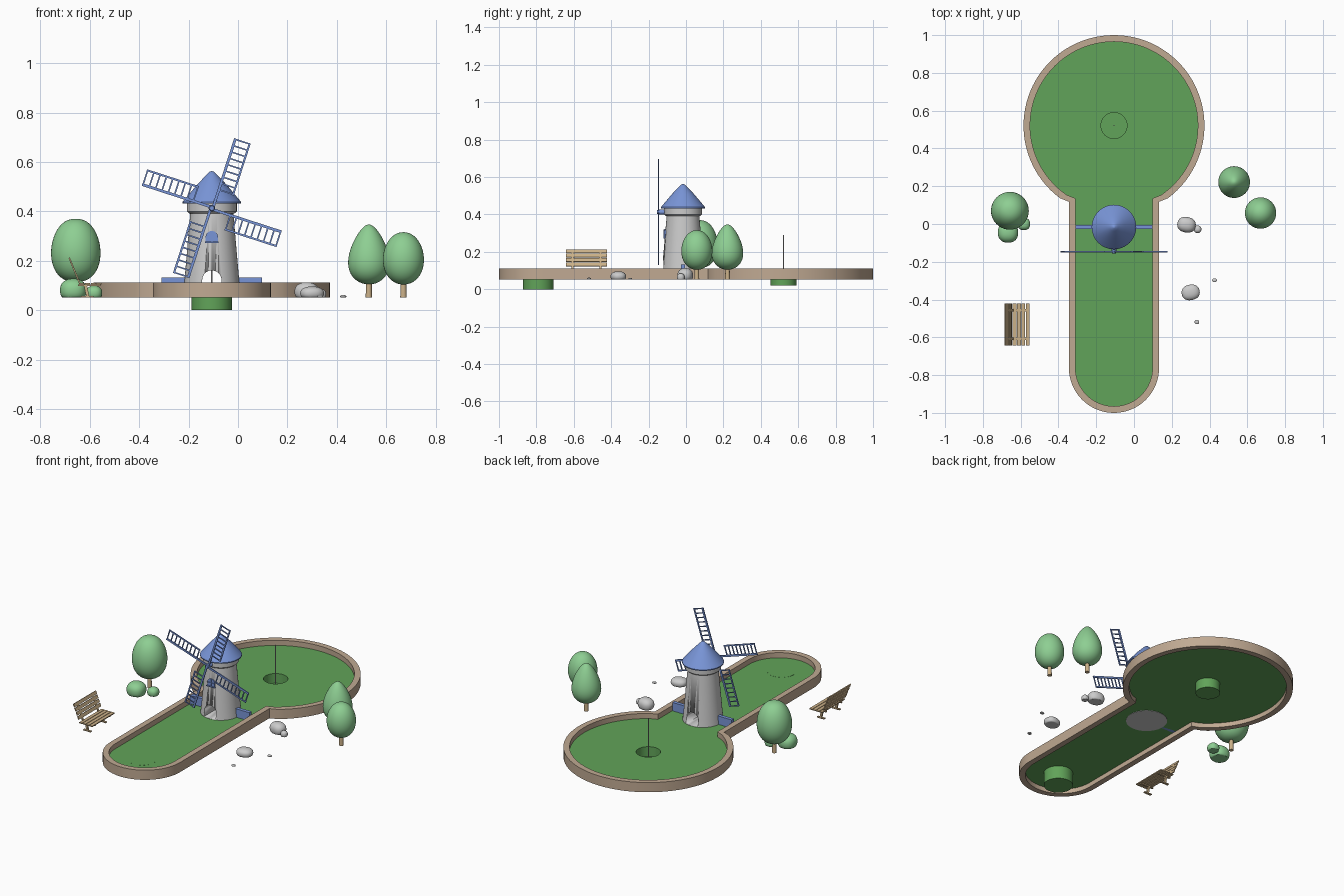
import bpy, bmesh, math
from mathutils import Matrix, Vector

if "Cube" in bpy.data.objects:
    bpy.data.objects.remove(bpy.data.objects["Cube"])

CX, CY = -0.106, 0.521          # centre of the round green
TY = -0.016                     # tower y
FLOOR, GROUND = 0.08, 0.052


def material(name, rgb):
    m = bpy.data.materials.new(name)
    m.diffuse_color = (*rgb, 1)
    m.use_nodes = True
    m.node_tree.nodes["Principled BSDF"].inputs["Base Color"].default_value = m.diffuse_color
    return m


GREEN = material("turf", (0.12, 0.37, 0.10))
LEAF = material("leaves", (0.27, 0.62, 0.29))
BLUE = material("blue_paint", (0.19, 0.30, 0.68))
STONE = material("border_tan", (0.53, 0.40, 0.29))
WOOD = material("wood", (0.60, 0.44, 0.25))


def finish(name, bm, mat=None, smooth=True):
    me = bpy.data.meshes.new(name)
    bm.to_mesh(me)
    bm.free()
    ob = bpy.data.objects.new(name, me)
    bpy.context.collection.objects.link(ob)
    if mat:
        me.materials.append(mat)
    if smooth:
        bpy.ops.object.select_all(action='DESELECT')
        ob.select_set(True)
        bpy.context.view_layer.objects.active = ob
        bpy.ops.object.shade_smooth_by_angle(angle=math.radians(35))
    return ob


def lathe(name, profile, x, y, mat=None, n=40):
    """Revolve (radius, z) points listed bottom to top."""
    bm = bmesh.new()
    rings = []
    for r, z in profile:
        k = 1 if r < 1e-5 else n
        rings.append([bm.verts.new((x + r * math.cos(2 * math.pi * i / n),
                                    y + r * math.sin(2 * math.pi * i / n), z)) for i in range(k)])
    for a, b in zip(rings, rings[1:]):
        for i in range(n):
            j = (i + 1) % n
            quad = [a[i % len(a)], a[j % len(a)], b[j % len(b)], b[i % len(b)]]
            bm.faces.new(list(dict.fromkeys(quad)))
    return finish(name, bm, mat)


def add_box(bm, center, size, base=Matrix(), rot_y=0):
    m = base @ Matrix.Translation(center) @ Matrix.Rotation(rot_y, 4, 'Y') @ Matrix.Diagonal((*size, 1))
    bmesh.ops.create_cube(bm, size=1, matrix=m)


def arch(name, x, hw, z0, z1, y0, y1, mat=None):
    """Round-topped slab running along y."""
    bm = bmesh.new()
    pts = [(x - hw, z0), (x + hw, z0)]
    pts += [(x + hw * math.cos(math.pi * i / 16), z1 - hw + hw * math.sin(math.pi * i / 16)) for i in range(17)]
    f = bm.faces.new([bm.verts.new((px, y0, pz)) for px, pz in pts])
    res = bmesh.ops.extrude_face_region(bm, geom=[f])
    bmesh.ops.translate(bm, vec=(0, y1 - y0, 0), verts=[v for v in res['geom'] if isinstance(v, bmesh.types.BMVert)])
    bmesh.ops.recalc_face_normals(bm, faces=bm.faces)
    return finish(name, bm, mat)


def outline(o):
    """Keyhole outline of the course, inset by o."""
    R, hw, ye = 0.479 - o, 0.239 - o, -0.761
    a = math.asin((0.285 - o) / R)
    s, e, n = -math.pi / 2 + a, 1.5 * math.pi - a, 72
    pts = [(CX + R * math.cos(s + (e - s) * i / n), CY + R * math.sin(s + (e - s) * i / n)) for i in range(n + 1)]
    yc = 0.118 + o * 0.5
    pts.append((CX - hw, yc))
    pts += [(CX - hw * math.cos(math.pi * i / 32), ye - hw * math.sin(math.pi * i / 32)) for i in range(33)]
    pts.append((CX + hw, yc))
    return pts


# course border
outer, inner = outline(0), outline(0.035)
bm = bmesh.new()
loops = [[bm.verts.new((x, y, z)) for x, y in pts]
         for pts, z in ((outer, GROUND), (outer, 0.112), (inner, 0.112), (inner, GROUND))]
for k in range(4):
    a, b = loops[k], loops[(k + 1) % 4]
    for i in range(len(a)):
        j = (i + 1) % len(a)
        bm.faces.new((a[i], a[j], b[j], b[i]))
finish("course_border", bm, STONE)

# turf sheet with the hole left open
bm = bmesh.new()
edges = []
hole = [(CX + 0.069 * math.cos(math.pi * i / 20), CY + 0.069 * math.sin(math.pi * i / 20)) for i in range(40)]
for pts in (inner, hole):
    vs = [bm.verts.new((x, y, FLOOR)) for x, y in pts]
    edges += [bm.edges.new((vs[i - 1], vs[i])) for i in range(len(vs))]
bmesh.ops.triangle_fill(bm, edges=edges, use_beauty=True, normal=(0, 0, 1))
for f in bm.faces:
    f.normal_update()
    if f.normal.z < 0:
        f.normal_flip()
finish("turf", bm, GREEN, False)

# hole cup, pole and tee plug
lathe("hole_cup", [(0, 0.02), (0.069, 0.02), (0.069, FLOOR)], CX, CY, GREEN)
lathe("hole_pole", [(0, 0.021), (0.003, 0.021), (0.003, 0.29), (0, 0.29)], CX, CY, None, 10)
lathe("tee_plug", [(0, 0), (0.082, 0), (0.082, FLOOR + 0.0005), (0, FLOOR + 0.0005)], CX, -0.79, GREEN)

# windmill tower with a tunnel
tower = lathe("tower", [(0, 0.078), (0.116, 0.078), (0.110, 0.13), (0.087, 0.395), (0, 0.395)], CX, TY, None, 48)
cutter = arch("tunnel_cutter", CX, 0.039, 0.0815, 0.161, -0.3, 0.3)
cutter.hide_render = True
cutter.hide_set(True)
mod = tower.modifiers.new("tunnel", 'BOOLEAN')
mod.object, mod.operation, mod.solver = cutter, 'DIFFERENCE', 'EXACT'
lathe("tower_collar", [(0, 0.392), (0.092, 0.392), (0.101, 0.400), (0.101, 0.437), (0, 0.437)], CX, TY, None, 48)
lathe("roof", [(0, 0.433), (0.118, 0.433), (0.118, 0.439), (0.06, 0.508), (0.022, 0.548), (0.008, 0.561), (0, 0.564)],
      CX, TY, BLUE, 48)

# window with glazing bars
arch("window_pane", CX, 0.025, 0.275, 0.321, TY - 0.098, TY - 0.08, BLUE)
bm = bmesh.new()
add_box(bm, (CX, TY - 0.1, 0.297), (0.004, 0.006, 0.044))
add_box(bm, (CX, TY - 0.1, 0.297), (0.05, 0.006, 0.004))
add_box(bm, (CX, TY - 0.1, 0.275), (0.056, 0.01, 0.005))
finish("window_bars", bm, BLUE, False)

# barriers either side of the tower
bm = bmesh.new()
for s in (-1, 1):
    add_box(bm, (CX + s * 0.149, TY, 0.106), (0.11, 0.022, 0.052))
finish("lane_barriers", bm, BLUE, False)

# sails: spar plus ladder, four times
bm = bmesh.new()
for q in range(4):
    base = Matrix.Translation((CX, -0.147, 0.413)) @ Matrix.Rotation(-math.radians(72 + 90 * q), 4, 'Y')
    add_box(bm, (0.149, 0, -0.004), (0.298, 0.007, 0.011), base)
    add_box(bm, (0.187, 0, -0.065), (0.222, 0.006, 0.008), base)
    for i in range(9):
        add_box(bm, (0.080 + i * 0.0268, 0, -0.034), (0.006, 0.005, 0.062), base)
finish("sails", bm, BLUE, False)
axle = lathe("sail_axle", [(0, 0), (0.013, 0), (0.013, 0.062), (0.009, 0.07), (0, 0.07)], 0, 0, BLUE, 20)
axle.matrix_world = Matrix.Translation((CX, TY - 0.07 - 0.003, 0.413)) @ Matrix.Rotation(math.pi / 2, 4, 'X')
axle.location.y = TY - 0.07


def egg(R, z0, z1, taper, power=1.0, n=22):
    ang = [-math.pi / 2 + math.pi * i / n for i in range(n + 1)]
    rs = [max(0, math.cos(a)) ** power * (1 - taper * math.sin(a)) for a in ang]
    rs[0] = rs[-1] = 0
    return [(R * r / max(rs), (z0 + z1) / 2 + (z1 - z0) / 2 * math.sin(a)) for r, a in zip(rs, ang)]


# trees: x, y, radius, bottom, top, taper, power
for i, (x, y, r, z0, z1, t, p) in enumerate([(0.53, 0.222, 0.084, 0.104, 0.347, 0.33, 1.05),
                                             (0.67, 0.058, 0.083, 0.104, 0.316, 0.05, 0.95),
                                             (-0.657, 0.07, 0.10, 0.114, 0.37, 0.07, 0.85)]):
    lathe(f"tree_crown_{i + 1}", egg(r, z0, z1, t, p), x, y, LEAF)
    lathe(f"tree_trunk_{i + 1}", [(0, GROUND), (0.013, GROUND), (0.011, z0 + 0.03), (0, z0 + 0.03)], x, y, WOOD, 16)


def blob(name, x, y, size, z1, mat=None, turn=0):
    """Rounded boulder or bush sitting flat on the ground."""
    bm = bmesh.new()
    bmesh.ops.create_icosphere(bm, subdivisions=4, radius=1)
    h = (z1 - GROUND) / 1.6
    for v in bm.verts:
        c = Vector([math.copysign(abs(k) ** 0.88, k) for k in v.co])
        c.z = max(c.z, -0.6)
        v.co = Vector((c.x * size[0], c.y * size[1], GROUND + h * (c.z + 0.6)))
    bmesh.ops.transform(bm, verts=bm.verts, matrix=Matrix.Translation((x, y, 0)) @ Matrix.Rotation(turn, 4, 'Z'))
    finish(name, bm, mat)


# bushes and rocks
blob("bush_large", -0.667, -0.045, (0.054, 0.054), 0.128, LEAF)
blob("bush_small", -0.583, 0.0, (0.033, 0.033), 0.099, LEAF)
blob("rock_back", 0.278, -0.004, (0.049, 0.041), 0.113, turn=-0.2)
blob("rock_back_small", 0.337, -0.028, (0.02, 0.02), 0.085)
blob("rock_front", 0.30, -0.362, (0.048, 0.041), 0.096, turn=0.2)
blob("pebble_1", 0.426, -0.298, (0.013, 0.010), 0.061)
blob("pebble_2", 0.333, -0.519, (0.012, 0.011), 0.062)

# bench facing the lane
bm = bmesh.new()
BY, tilt = -0.532, -0.39
for i in range(4):
    add_box(bm, (-0.633 + i * 0.0235, BY, 0.107), (0.02, 0.22, 0.006))
    t = 0.1 + i * 0.28
    add_box(bm, (-0.648 - 0.034 * t, BY, 0.125 + 0.083 * t), (0.006, 0.22, 0.020), rot_y=tilt)
for s in (-1, 1):
    y = BY + s * 0.075
    add_box(bm, (-0.602, y, 0.101), (0.09, 0.012, 0.007))
    add_box(bm, (-0.660, y, 0.155), (0.006, 0.012, 0.108), rot_y=tilt)
    add_box(bm, (-0.613, y, 0.077), (0.012, 0.012, 0.048), rot_y=-0.2)
    add_box(bm, (-0.610, y, 0.054), (0.05, 0.014, 0.006))
finish("bench", bm, WOOD, False)
